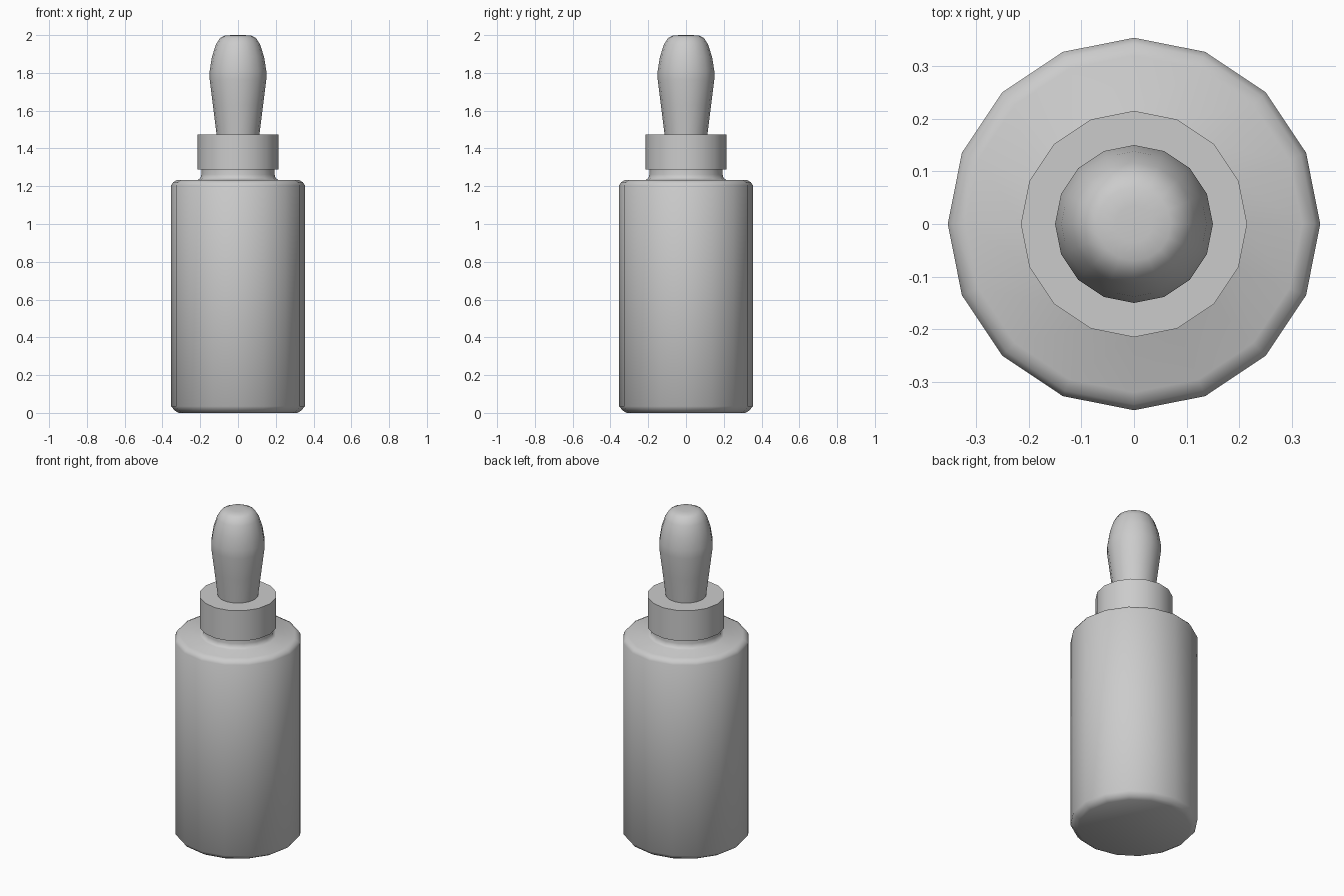
import bpy
import math

SIDES = 16

cube = bpy.data.objects.get("Cube")
if cube:
    bpy.data.objects.remove(cube, do_unlink=True)

# Single flat colour
grey = bpy.data.materials.new("plain grey")
grey.use_nodes = True
grey.diffuse_color = (0.6, 0.6, 0.6, 1)
grey.node_tree.nodes["Principled BSDF"].inputs["Base Color"].default_value = (0.6, 0.6, 0.6, 1)


def lathe(name, profile, sharp_angle):
    """Spin a (radius, height) profile about z and close both ends."""
    verts, faces = [], []
    for r, z in profile:
        for i in range(SIDES):
            a = math.tau * i / SIDES
            verts.append((r * math.cos(a), r * math.sin(a), z))
    for row in range(len(profile) - 1):
        for i in range(SIDES):
            j = (i + 1) % SIDES
            low, high = row * SIDES, (row + 1) * SIDES
            faces.append((low + i, low + j, high + j, high + i))
    faces.append(tuple(reversed(range(SIDES))))
    faces.append(tuple(range(len(verts) - SIDES, len(verts))))
    mesh = bpy.data.meshes.new(name)
    mesh.from_pydata(verts, [], faces)
    mesh.materials.append(grey)
    obj = bpy.data.objects.new(name, mesh)
    bpy.context.collection.objects.link(obj)
    bpy.ops.object.select_all(action="DESELECT")
    obj.select_set(True)
    bpy.context.view_layer.objects.active = obj
    bpy.ops.object.shade_smooth_by_angle(angle=math.radians(sharp_angle))
    return obj


# Bottle with chamfered base, rounded shoulder and flared neck
lathe("bottle", [(0.315, 0), (0.335, 0.012), (0.354, 0.035), (0.354, 1.205),
                 (0.343, 1.222), (0.32, 1.234), (0.212, 1.234),
                 (0.198, 1.245), (0.194, 1.262), (0.194, 1.3)], 60)

# Screw collar
lathe("collar", [(0.215, 1.288), (0.215, 1.475)], 40)

# Squeeze bulb
lathe("dropper_bulb", [(0.113, 1.47), (0.133, 1.63), (0.15, 1.765), (0.15, 1.81),
                       (0.138, 1.885), (0.117, 1.95), (0.095, 1.985),
                       (0.07, 1.997), (0.035, 2.0)], 60)
